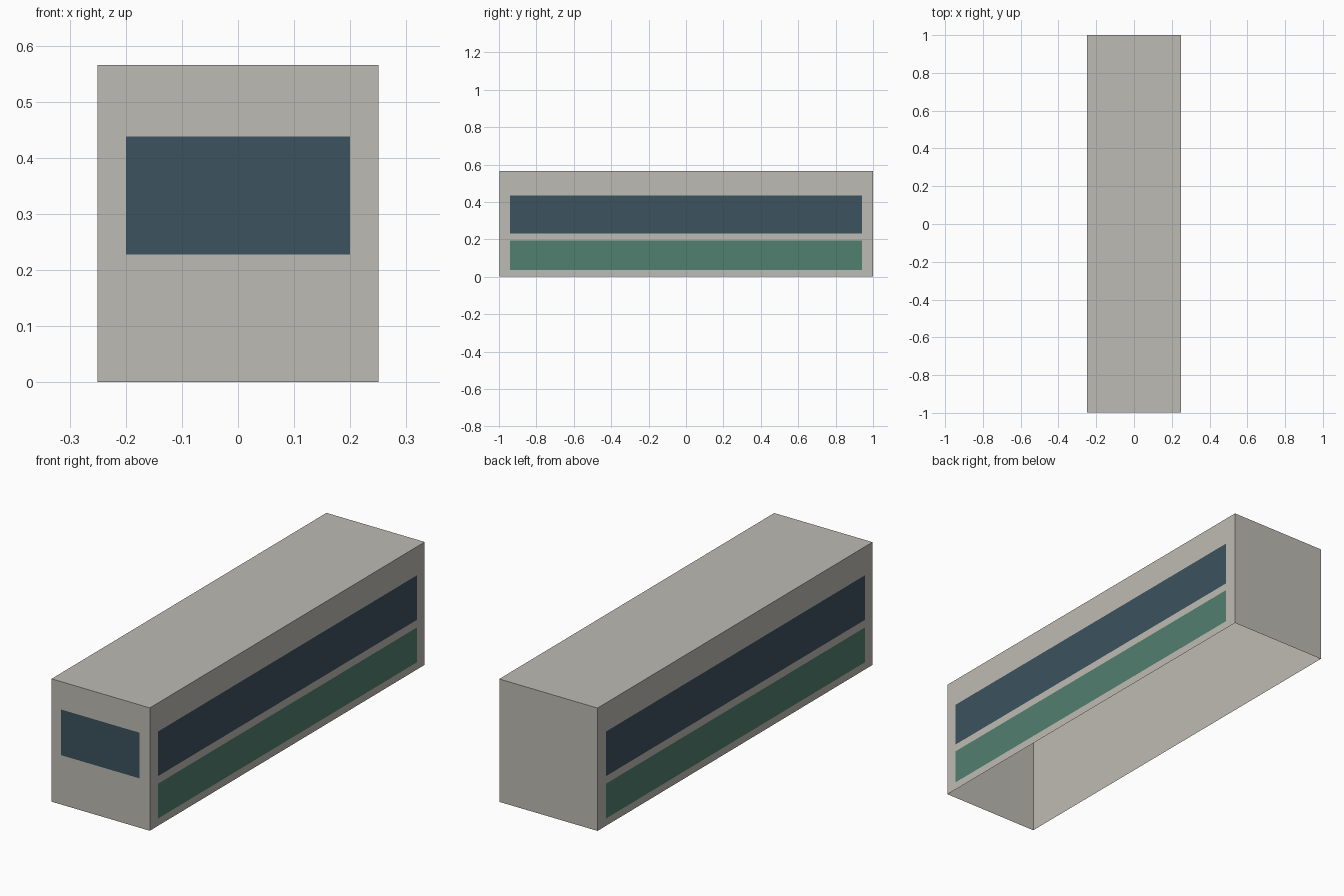
import bpy

if "Cube" in bpy.data.objects:
    bpy.data.objects.remove(bpy.data.objects["Cube"])

W, L, H = 0.25, 1.0, 0.565   # half width, half length, height
GAP = 0.002                  # plates sit just proud of the walls


def material(name, color):
    m = bpy.data.materials.new(name)
    m.diffuse_color = (*color, 1)
    m.use_nodes = True
    m.node_tree.nodes["Principled BSDF"].inputs["Base Color"].default_value = m.diffuse_color
    return m


def add_mesh(name, verts, faces, mat):
    me = bpy.data.meshes.new(name)
    me.from_pydata(verts, [], faces)
    me.materials.append(mat)
    ob = bpy.data.objects.new(name, me)
    bpy.context.collection.objects.link(ob)
    return ob


beige = material("warm grey", (0.515, 0.497, 0.451))
glass = material("dark blue glass", (0.045, 0.085, 0.113))
green = material("green panel", (0.083, 0.214, 0.162))

# Body: thin box shell, open underneath
corners = [(-W, -L + GAP), (W, -L + GAP), (W, L), (-W, L)]
verts = [(x, y, z) for z in (0, H) for x, y in corners]
walls = [(i, (i + 1) % 4, (i + 1) % 4 + 4, i + 4) for i in range(4)]
add_mesh("body_shell", verts, walls + [(4, 5, 6, 7)], beige)


# Long side plates, one on each side
def side_plate(name, side, z0, z1, mat):
    x, y = side * (W + GAP), side * 0.94
    add_mesh(name, [(x, -y, z0), (x, y, z0), (x, y, z1), (x, -y, z1)],
             [(0, 1, 2, 3)], mat)


for label, side in (("right", 1), ("left", -1)):
    side_plate(label + "_window_band", side, 0.23, 0.435, glass)
    side_plate(label + "_lower_panel", side, 0.035, 0.195, green)

# Front window
add_mesh("front_window", [(-0.2, -L, 0.228), (0.2, -L, 0.228),
                          (0.2, -L, 0.438), (-0.2, -L, 0.438)], [(0, 1, 2, 3)], glass)
